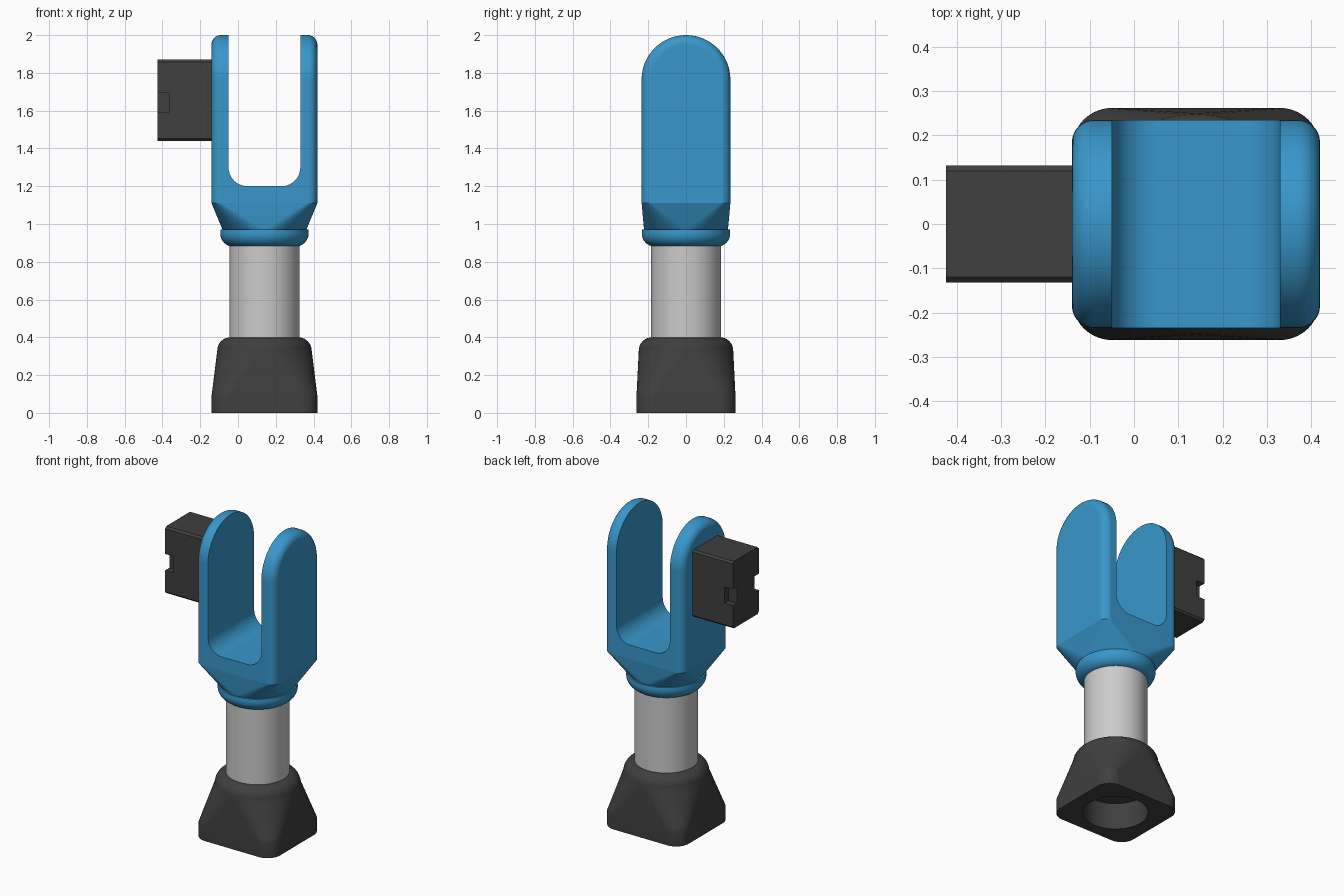
import bpy, bmesh
from math import sin, cos, pi, radians

if "Cube" in bpy.data.objects:
    bpy.data.objects.remove(bpy.data.objects["Cube"])

CX = 0.14  # axis of the shaft, base and fork


def material(name, rgb):
    m = bpy.data.materials.new(name)
    m.diffuse_color = (*rgb, 1)
    m.use_nodes = True
    m.node_tree.nodes["Principled BSDF"].inputs["Base Color"].default_value = m.diffuse_color
    return m


BLUE = material("blue", (0.04, 0.31, 0.60))
DARK = material("dark", (0.05, 0.05, 0.05))


def loft(name, rings, mat=None):
    """Closed solid through rings with equal point counts."""
    bm = bmesh.new()
    vs = [[bm.verts.new(p) for p in r] for r in rings]
    n = len(vs[0])
    for a, b in zip(vs, vs[1:]):
        for i in range(n):
            j = (i + 1) % n
            bm.faces.new((a[i], a[j], b[j], b[i]))
    bm.faces.new(vs[0])
    bm.faces.new(vs[-1])
    bmesh.ops.remove_doubles(bm, verts=bm.verts, dist=1e-5)
    bmesh.ops.recalc_face_normals(bm, faces=bm.faces)
    me = bpy.data.meshes.new(name)
    bm.to_mesh(me)
    bm.free()
    ob = bpy.data.objects.new(name, me)
    bpy.context.collection.objects.link(ob)
    if mat:
        me.materials.append(mat)
    return ob


def activate(ob):
    bpy.ops.object.select_all(action='DESELECT')
    ob.select_set(True)
    bpy.context.view_layer.objects.active = ob


def cut(ob, cutter):
    activate(ob)
    m = ob.modifiers.new("cut", 'BOOLEAN')
    m.operation, m.solver, m.object = 'DIFFERENCE', 'EXACT', cutter
    bpy.ops.object.modifier_apply(modifier=m.name)
    bpy.data.objects.remove(cutter)


def smooth(ob):
    activate(ob)
    bpy.ops.object.shade_smooth_by_angle(angle=radians(30))
    ob.modifiers.new("normals", 'WEIGHTED_NORMAL').keep_sharp = True


def ring(z, hx, hy=None, r=None, seg=14):
    """Rounded rectangle at height z; a circle when only hx is given."""
    hy = hx if hy is None else hy
    r = hx if r is None else r
    pts = []
    for q, (sx, sy) in enumerate(((1, 1), (-1, 1), (-1, -1), (1, -1))):
        for k in range(seg + 1):
            a = (q + k / seg) * pi / 2
            pts.append((CX + sx * (hx - r) + r * cos(a), sy * (hy - r) + r * sin(a), z))
    return pts


def blend(z0, s0, z1, s1, n=8):
    """Rings going from rounded rectangle s0 to s1."""
    return [ring(z0 + (z1 - z0) * i / n, *(a + (b - a) * i / n for a, b in zip(s0, s1)))
            for i in range(n + 1)]


def shoulder(z, r, f, up, n=8):
    """Quarter-round edge of radius f on a circle of radius r."""
    return [ring(z + up * f * sin(i / n * pi / 2), r - f + f * cos(i / n * pi / 2))
            for i in range(n + 1)]


# Base socket: square foot blending to a round top, hole underneath
foot = (0.28, 0.262, 0.09)
smooth(loft("base_socket",
            [ring(0.17, 0.19), ring(0, 0.19), ring(0, *foot)]
            + blend(0.09, foot, 0.33, (0.25, 0.25, 0.25))
            + shoulder(0.33, 0.25, 0.07, 1)[1:], DARK))

# Shaft
smooth(loft("shaft", [ring(0.3, 0.185), ring(0.95, 0.185)]))

# Fork collar: round lip flaring to the rectangular fork
smooth(loft("fork_collar",
            shoulder(0.95, 0.234, 0.07, -1)[::-1]
            + [ring(0.97, 0.232)]
            + blend(0.97, (0.222, 0.222, 0.222), 1.11, (0.28, 0.235, 0.05)), BLUE))


# Fork: arched outline swept across x with rounded outer edges
def arch(x, inset, seg=32):
    r = 0.235 - inset
    pts = [(CX + x, r * cos(pi * i / seg), 1.765 + r * sin(pi * i / seg)) for i in range(seg + 1)]
    return pts + [(CX + x, -r, 1.11), (CX + x, r, 1.11)]


edge = [(0.23 + 0.05 * sin(i / 8 * pi / 2), 0.05 * (1 - cos(i / 8 * pi / 2))) for i in range(9)]
fork = loft("fork", [arch(-x, d) for x, d in edge[::-1]] + [arch(x, d) for x, d in edge], BLUE)

# Slot between the tines, with filleted floor
slot = [(CX + s * (0.09 + 0.10 * cos(a)), 1.30 - 0.10 * sin(a))
        for s, order in ((-1, range(11)), (1, range(10, -1, -1)))
        for a in (k / 10 * pi / 2 for k in order)]
slot = [(CX - 0.19, 2.2)] + slot + [(CX + 0.19, 2.2)]
cut(fork, loft("slot_cutter", [[(x, y, z) for x, z in slot] for y in (-0.5, 0.5)]))
smooth(fork)

# Side block with chamfered long edges
hy, hz, c, zc = 0.132, 0.215, 0.012, 1.655
octagon = [(hy, hz - c), (hy - c, hz), (c - hy, hz), (-hy, hz - c),
           (-hy, c - hz), (c - hy, -hz), (hy - c, -hz), (hy, c - hz)]
block = loft("side_block", [[(x, y, zc + z) for y, z in octagon] for x in (-0.425, -0.13)], DARK)

# Notches in both outer vertical edges
for s in (-1, 1):
    y0, y1 = s * 0.09, s * 0.2
    cut(block, loft("notch_cutter", [[(x, y0, 1.59), (x, y1, 1.59), (x, y1, 1.695), (x, y0, 1.695)]
                                     for x in (-0.5, -0.365)]))
